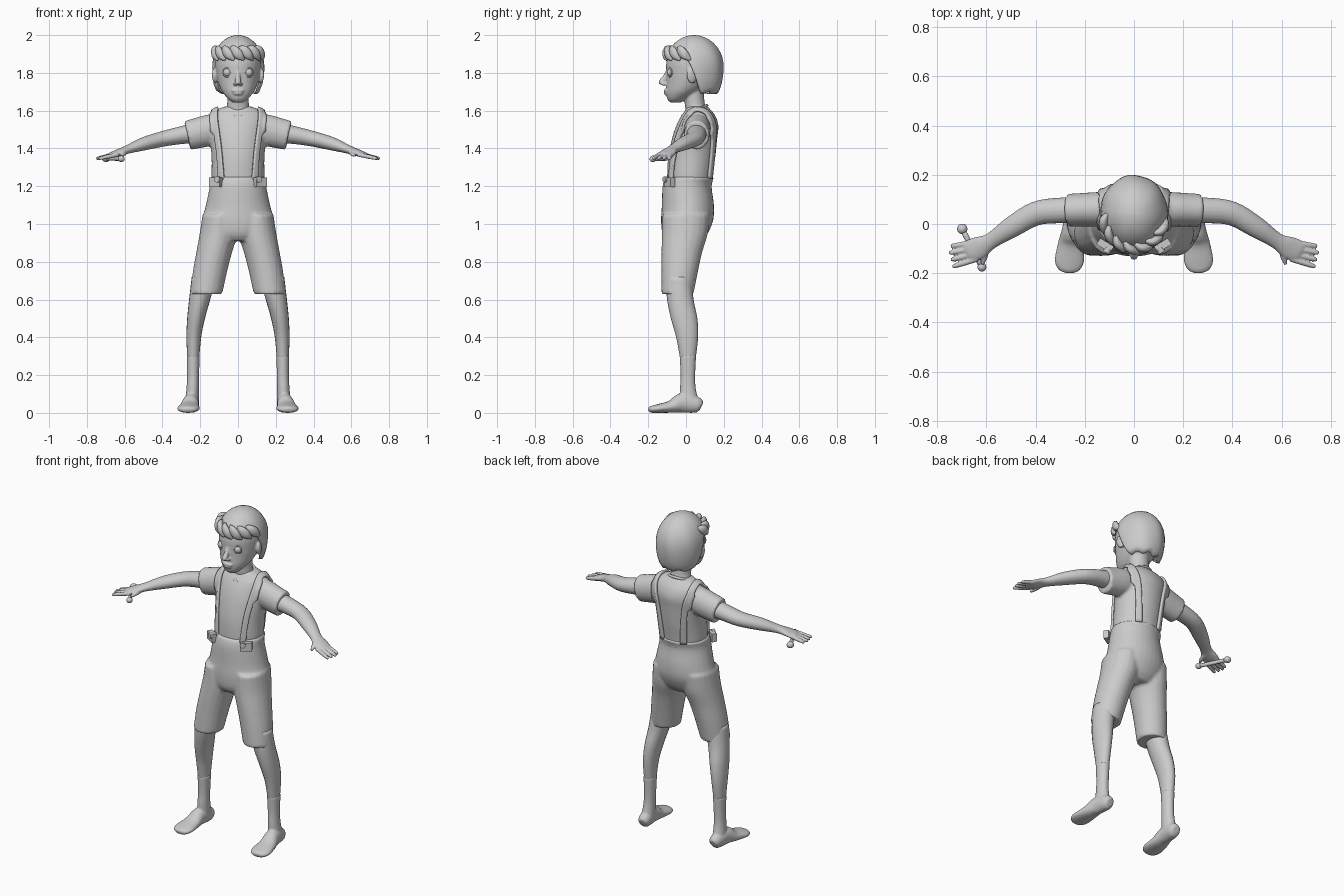
import bpy
import bmesh
import math
from mathutils import Vector

if "Cube" in bpy.data.objects:
    bpy.data.objects.remove(bpy.data.objects["Cube"], do_unlink=True)

GREY = (0.6, 0.6, 0.6, 1.0)
grey = bpy.data.materials.new("plain grey")
grey.use_nodes = True
grey.diffuse_color = GREY
grey.node_tree.nodes["Principled BSDF"].inputs["Base Color"].default_value = GREY
SIDES = (("left", 1), ("right", -1))


def finish(obj, name, smooth=True):
    obj.name = obj.data.name = name
    obj.data.materials.clear()
    obj.data.materials.append(grey)
    for poly in obj.data.polygons:
        poly.use_smooth = smooth
    return obj


def from_bmesh(name, bm):
    bmesh.ops.recalc_face_normals(bm, faces=bm.faces)
    mesh = bpy.data.meshes.new(name)
    bm.to_mesh(mesh)
    bm.free()
    obj = bpy.data.objects.new(name, mesh)
    bpy.context.collection.objects.link(obj)
    return finish(obj, name)


def spline(points, steps=4):
    """Smooth curve through the points, whatever their number of values."""
    out = []
    last = len(points) - 1
    for i in range(last):
        a, b = points[max(i - 1, 0)], points[i]
        c, d = points[i + 1], points[min(i + 2, last)]
        for k in range(steps):
            t = k / steps
            out.append([q + t / 2 * (r - p + t * (2 * p - 5 * q + 4 * r - s + t * (3 * (q - r) + s - p)))
                        for p, q, r, s in zip(a, b, c, d)])
    out.append(list(points[-1]))
    return out


def tube(name, points, side=1, upright=False, count=20):
    """Skin elliptical rings (x, y, z, half width, half depth)."""
    rings = spline(points)
    centres = [Vector((r[0] * side, r[1], r[2])) for r in rings]
    bm = bmesh.new()
    loops = []
    for i, ring in enumerate(rings):
        u, v = Vector((1, 0, 0)), Vector((0, 1, 0))
        if not upright:
            along = (centres[min(i + 1, len(rings) - 1)] - centres[max(i - 1, 0)]).normalized()
            u = along.cross(Vector((0, 0, 1))).normalized()
            v = u.cross(along)
        loop = []
        for k in range(count):
            angle = math.tau * k / count
            point = centres[i] + u * math.cos(angle) * max(ring[3], .002) + v * math.sin(angle) * max(ring[4], .002)
            point.z = max(point.z, 0)
            loop.append(bm.verts.new(point))
        loops.append(loop)
    for low, high in zip(loops, loops[1:]):
        for k in range(count):
            n = (k + 1) % count
            bm.faces.new((low[k], low[n], high[n], high[k]))
    bm.faces.new(loops[0])
    bm.faces.new(loops[-1])
    return from_bmesh(name, bm)


def body(name, rings):
    """Upright skin centred on x = 0 from (z, y, half width, half depth)."""
    return tube(name, [(0, y, z, w, d) for z, y, w, d in rings], upright=True, count=32)


def ball(name, place, scale, turn=(0, 0, 0)):
    bpy.ops.mesh.primitive_uv_sphere_add(segments=20, ring_count=12, radius=1, location=place, rotation=turn)
    bpy.context.object.scale = scale
    return finish(bpy.context.object, name)


def join(name, parts):
    bpy.ops.object.select_all(action="DESELECT")
    for part in parts:
        part.select_set(True)
    bpy.context.view_layer.objects.active = parts[0]
    bpy.ops.object.join()
    return finish(parts[0], name)


def fuse(name, parts, voxel, relax=3):
    """Melt overlapping closed parts into one soft skin."""
    obj = join(name, parts)
    remesh = obj.modifiers.new("remesh", "REMESH")
    remesh.mode = "VOXEL"
    remesh.voxel_size = voxel
    remesh.use_smooth_shade = True
    soften = obj.modifiers.new("soften", "SMOOTH")
    soften.factor = .5
    soften.iterations = relax
    return obj


# Shirt: torso and short sleeves
parts = [body("torso", [
    (1.2, .02, .135, .118), (1.25, .02, .14, .12), (1.35, .03, .14, .125), (1.45, .045, .148, .12),
    (1.52, .06, .152, .112), (1.57, .065, .15, .092), (1.6, .065, .125, .07), (1.622, .06, .07, .055)])]
for label, s in SIDES:
    parts.append(tube("sleeve", [
        (.07, .06, 1.515, .07, .075), (.15, .06, 1.497, .07, .083), (.21, .058, 1.482, .068, .081),
        (.268, .056, 1.469, .067, .078)], s))
shirt = fuse("shirt", parts, .009)

bpy.ops.mesh.primitive_torus_add(major_radius=.07, minor_radius=.008, major_segments=32, minor_segments=8,
                                 location=(0, .046, 1.6), rotation=(.4, 0, 0))
finish(bpy.context.object, "collar")

# Shorts: hips and two wide legs
parts = [body("hips", [
    (1.25, .02, .149, .13), (1.2, .006, .15, .13), (1.1, .01, .17, .138), (1.02, .006, .188, .138),
    (.95, -.005, .17, .12), (.91, -.01, .12, .09)])]
for label, s in SIDES:
    parts.append(tube("short_leg", [
        (.1, .0, 1.05, .088, .125), (.103, -.006, .95, .1, .122), (.126, -.022, .85, .095, .108),
        (.148, -.033, .75, .091, .097), (.168, -.045, .63, .085, .085)], s, upright=True))
fuse("shorts", parts, .009)

# Legs, socks and feet
for label, s in SIDES:
    tube("leg_" + label, [
        (.18, -.04, .72, .065, .07), (.203, -.03, .6, .056, .07), (.222, -.01, .5, .047, .07),
        (.234, .006, .4, .039, .058), (.237, .01, .28, .031, .04)], s, upright=True)
    sock = tube("sock", [
        (.237, .01, .305, .035, .044), (.238, .01, .2, .032, .039), (.24, .01, .13, .033, .042),
        (.243, .018, .06, .037, .05)], s, upright=True)
    foot = tube("foot", [
        (.24, .082, .035, .022, .022), (.242, .06, .042, .036, .042), (.25, -.02, .052, .042, .052),
        (.257, -.08, .033, .052, .033), (.263, -.15, .023, .06, .023), (.266, -.185, .018, .045, .018),
        (.267, -.198, .015, .02, .01)], s)
    fuse("sock_foot_" + label, [sock, foot], .006)

# Arms with open hands
for label, s in SIDES:
    parts = [tube("arm", [
        (.2, .055, 1.485, .054, .055), (.3, .055, 1.47, .052, .047), (.4, .042, 1.45, .049, .041),
        (.5, -.015, 1.424, .043, .035), (.58, -.068, 1.396, .033, .023), (.63, -.096, 1.378, .046, .019),
        (.672, -.11, 1.365, .043, .014), (.685, -.115, 1.362, .03, .008)], s)]
    for i in range(4):
        reach = .752 - .007 * abs(i - 1)
        base = Vector((.66 - .008 * i, -.078 - .021 * i, 1.368))
        tip = Vector((reach, -.09 - .028 * i, 1.346))
        parts.append(tube("finger", [(*base.lerp(tip, t), r, r) for t, r in
                                     ((0, .012), (.5, .0115), (.92, .009), (1, .004))], s, count=12))
    parts.append(tube("thumb", [(.6, -.09, 1.38, .016, .014), (.608, -.135, 1.37, .013, .012),
                                (.617, -.165, 1.36, .006, .006)], s, count=12))
    fuse("arm_" + label, parts, .0045, 2)

# Small rod under the right hand, knobbed at both ends
start, end = Vector((-.698, -.02, 1.347)), Vector((-.618, -.175, 1.345))
rod = tube("rod", [(*start, .011, .011), (*end, .011, .011)], count=12)
knobs = [ball("knob", start, (.021, .021, .019)), ball("knob", end, (.018, .018, .017))]
join("hand_rod", [rod] + knobs)

# Head with neck, nose, lips and ears
parts = [body("skull", [
    (1.642, -.055, .025, .025), (1.662, -.047, .052, .052), (1.7, -.018, .084, .088), (1.75, .016, .106, .121),
    (1.8, .035, .118, .14), (1.86, .04, .122, .143), (1.92, .045, .108, .125), (1.97, .045, .06, .07)]),
    body("neck", [(1.58, .06, .07, .06), (1.64, .046, .057, .053), (1.72, .04, .06, .055)]),
    tube("nose", [(0, -.095, 1.812, .01, .01), (0, -.112, 1.775, .013, .014), (0, -.131, 1.75, .016, .015),
                  (0, -.134, 1.738, .008, .008)], count=14)]
for label, s in SIDES:
    parts.append(ball("nostril", (s * .013, -.118, 1.741), (.011, .014, .009)))
    parts.append(ball("ear", (s * .122, .03, 1.785), (.014, .027, .041), (.15, 0, s * .35)))
parts.append(ball("upper_lip", (0, -.103, 1.706), (.034, .016, .008)))
parts.append(ball("lower_lip", (0, -.101, 1.691), (.027, .016, .009)))
fuse("head", parts, .0055, 2)

# Eyes and lids
for label, s in SIDES:
    ball("eye_" + label, (s * .056, -.078, 1.802), (.023, .023, .023))
    bpy.ops.mesh.primitive_torus_add(major_radius=.0225, minor_radius=.0045, major_segments=24, minor_segments=8,
                                     location=(s * .057, -.086, 1.802), rotation=(math.pi / 2, 0, s * .35))
    finish(bpy.context.object, "eyelid_" + label)

# Hair: cap cut high over the face and low at the nape
bm = bmesh.new()
COLUMNS, ROWS = 48, 14
crown = bm.verts.new((0, .043, 2))
columns = []
for k in range(COLUMNS):
    angle = math.tau * k / COLUMNS
    front = -math.cos(angle)
    blend = min(max((front + .35) / .7, 0), 1)
    low = 1.695 + .19 * blend * blend * (3 - 2 * blend) + .007 * math.sin(9 * angle)
    limit = math.acos((low - 1.83) / .17)
    column = []
    for row in range(1, ROWS + 2):
        theta = limit * min(row, ROWS) / ROWS
        spread = math.sin(theta)
        if theta > math.pi / 2:
            spread = spread ** .4
        if row > ROWS:
            spread *= .82
        wave = 1 + .012 * math.sin(7 * angle + 2 * theta) * math.sin(theta)
        column.append(bm.verts.new((.138 * spread * wave * math.sin(angle),
                                    .043 + .156 * spread * wave * math.cos(angle), 1.83 + .17 * math.cos(theta))))
    columns.append(column)
for k in range(COLUMNS):
    here, there = columns[k], columns[(k + 1) % COLUMNS]
    bm.faces.new((crown, here[0], there[0]))
    for row in range(ROWS):
        bm.faces.new((here[row], here[row + 1], there[row + 1], there[row]))
parts = [from_bmesh("hair_cap", bm)]

# Fringe locks swept sideways across the forehead
for i in range(7):
    turn = -1.25 + .4 * i
    lock = []
    for shift, reach, z, size in ((-.3, .8, 1.93, .012), (-.12, .93, 1.92, .026),
                                  (.1, .99, 1.893, .024), (.3, .97, 1.868, .006)):
        a = turn + shift
        lock.append((.135 * reach * math.sin(a), .043 - .153 * reach * math.cos(a), z, size * .7, size))
    parts.append(tube("lock", lock, count=12))
join("hair", parts)

# Braces over the shoulders, with clasps and buttons
for label, s in SIDES:
    path = spline([(.1, -.1, 1.23), (.113, -.07, 1.4), (.126, -.02, 1.53), (.13, .05, 1.62),
                   (.124, .14, 1.56), (.105, .165, 1.45), (.08, .14, 1.24)], 8)
    bm = bmesh.new()
    rows = [[bm.verts.new((s * x + w * .0115, y, z)) for w in (-2, -1, 0, 1, 2)] for x, y, z in path]
    for a, b in zip(rows, rows[1:]):
        for k in range(4):
            bm.faces.new((a[k], a[k + 1], b[k + 1], b[k]))
    brace = from_bmesh("brace_" + label, bm)
    wrap = brace.modifiers.new("wrap", "SHRINKWRAP")
    wrap.target = shirt
    wrap.wrap_mode = "ABOVE_SURFACE"
    wrap.offset = .007
    thick = brace.modifiers.new("thick", "SOLIDIFY")
    thick.thickness = .014
    thick.offset = 0

    bpy.ops.mesh.primitive_cube_add(size=1, location=(s * .117, -.087, 1.222), rotation=(0, 0, s * .55))
    bpy.context.object.scale = (.066, .03, .05)
    finish(bpy.context.object, "clasp_" + label, smooth=False)
    bpy.ops.mesh.primitive_cylinder_add(vertices=20, radius=.016, depth=.02, location=(s * .108, -.108, 1.236),
                                        rotation=(math.pi / 2, 0, s * .5))
    finish(bpy.context.object, "button_" + label, smooth=False)
